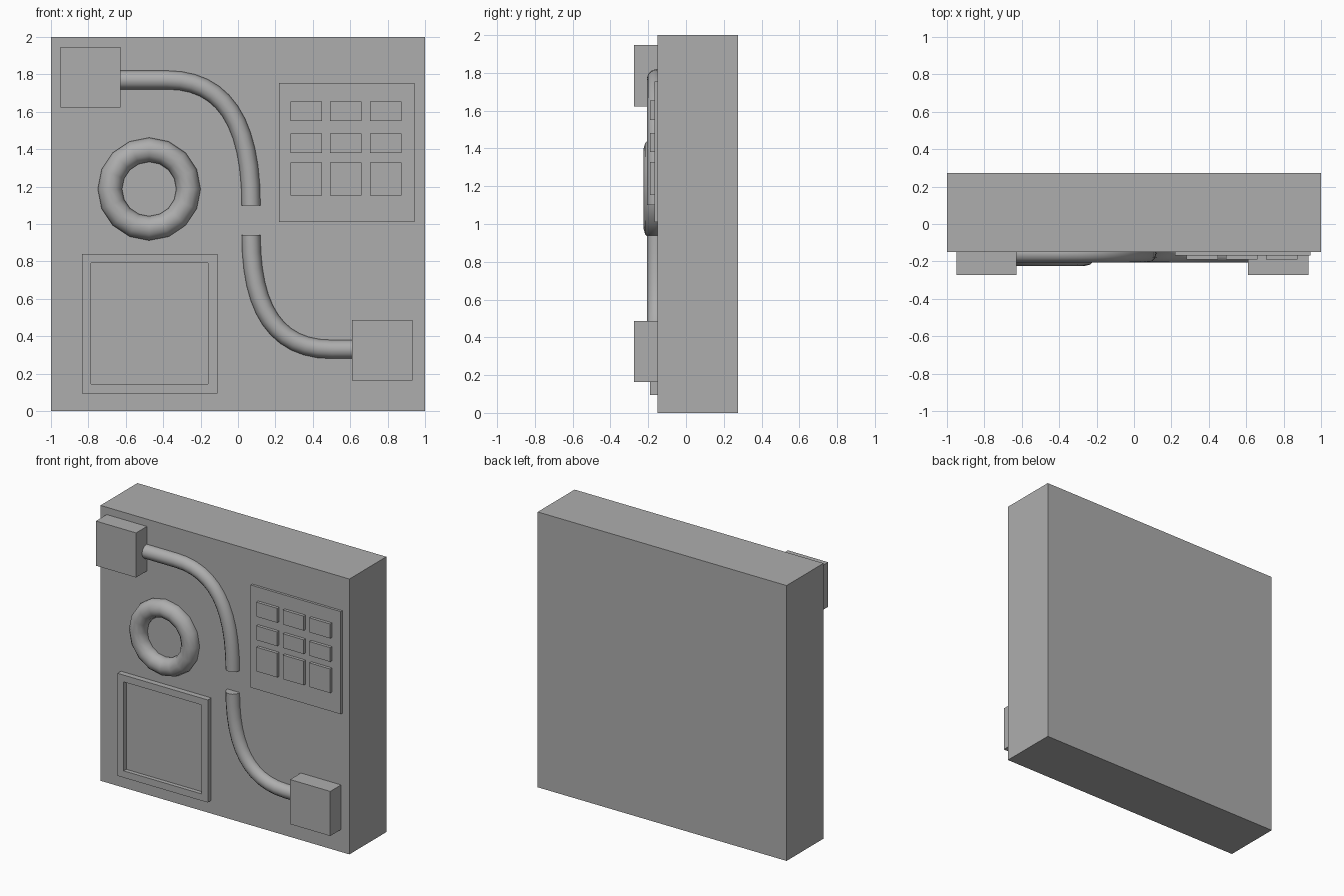
import bpy
import bmesh
from mathutils import Vector

if "Cube" in bpy.data.objects:
    bpy.data.objects.remove(bpy.data.objects["Cube"], do_unlink=True)

grey = bpy.data.materials.new("plain_grey")
grey.use_nodes = True
COLOUR = (0.42, 0.42, 0.42, 1)
grey.diffuse_color = COLOUR
grey.node_tree.nodes["Principled BSDF"].inputs["Base Color"].default_value = COLOUR

FACE = -0.15  # front surface of the slab


def box(name, x0, x1, z0, z1, front, back=FACE):
    """Axis-aligned block given by its extents."""
    bpy.ops.mesh.primitive_cube_add(size=1)
    ob = bpy.context.object
    ob.name = name
    size = Vector((x1 - x0, back - front, z1 - z0))
    mid = Vector((x0 + x1, front + back, z0 + z1)) / 2
    for v in ob.data.vertices:
        v.co = v.co * size + mid
    ob.data.materials.append(grey)
    return ob


def smooth(ob, angle):
    bpy.ops.object.select_all(action="DESELECT")
    ob.select_set(True)
    bpy.context.view_layer.objects.active = ob
    bpy.ops.object.shade_smooth_by_angle(angle=angle)


def pipe(name, points):
    """Round pipe along a bezier; each point is (left handle, point, right handle) in x, z."""
    curve = bpy.data.curves.new(name, "CURVE")
    curve.dimensions = "3D"
    curve.bevel_depth = 0.05
    curve.bevel_resolution = 4
    curve.resolution_u = 12
    curve.use_fill_caps = True
    spline = curve.splines.new("BEZIER")
    spline.bezier_points.add(len(points) - 1)
    for bp, (left, co, right) in zip(spline.bezier_points, points):
        bp.handle_left_type = bp.handle_right_type = "FREE"
        bp.handle_left, bp.co, bp.handle_right = [(x, -0.157, z) for x, z in (left, co, right)]
    ob = bpy.data.objects.new(name, curve)
    bpy.context.collection.objects.link(ob)
    bpy.ops.object.select_all(action="DESELECT")
    ob.select_set(True)
    bpy.context.view_layer.objects.active = ob
    bpy.ops.object.convert(target="MESH")
    ob = bpy.context.object
    ob.data.materials.clear()
    ob.data.materials.append(grey)
    smooth(ob, 0.9)


# Slab and the two connector blocks
box("wall_slab", -1, 1, 0, 2, FACE, 0.274)
box("upper_connector", -0.95, -0.627, 1.623, 1.947, -0.274)
box("lower_connector", 0.61, 0.933, 0.163, 0.487, -0.274)

# Pipes running from the connectors to the middle gap
pipe("upper_pipe", [
    ((-0.7, 1.77), (-0.65, 1.77), (-0.6, 1.77)),
    ((-0.45, 1.77), (-0.38, 1.77), (-0.08, 1.77)),
    ((0.07, 1.55), (0.07, 1.1), (0.07, 1.0)),
])
pipe("lower_pipe", [
    ((0.07, 1.0), (0.07, 0.94), (0.07, 0.55)),
    ((0.2, 0.33), (0.5, 0.33), (0.55, 0.33)),
    ((0.6, 0.33), (0.63, 0.33), (0.65, 0.33)),
])

# Ring handle
bpy.ops.mesh.primitive_torus_add(
    major_segments=16, minor_segments=12, major_radius=0.21, minor_radius=0.065,
    location=(-0.475, -0.16, 1.187), rotation=(1.5708, 0, 0))
ring = bpy.context.object
ring.name = "ring"
ring.data.materials.append(grey)
smooth(ring, 0.9)

# Screen: front face inset, then pushed straight in to leave a flat raised border
screen = box("screen", -0.835, -0.11, 0.095, 0.84, -0.19)
bm = bmesh.new()
bm.from_mesh(screen.data)
front = min(bm.faces, key=lambda f: f.calc_center_median().y)
bmesh.ops.inset_region(bm, faces=[front], thickness=0.07)
pushed = bmesh.ops.extrude_discrete_faces(bm, faces=[front])["faces"][0]
for v in pushed.verts:
    v.co.y += 0.03
bm.to_mesh(screen.data)
bm.free()

# Keypad: plate with three rows of three keys, the bottom row taller
box("keypad_plate", 0.22, 0.943, 1.01, 1.755, -0.168)
for r, (z0, z1) in enumerate([(1.55, 1.655), (1.38, 1.483), (1.153, 1.328)]):
    for c in range(3):
        x = 0.28 + 0.213 * c
        box(f"key_{r + 1}_{c + 1}", x, x + 0.168, z0, z1, -0.19)
